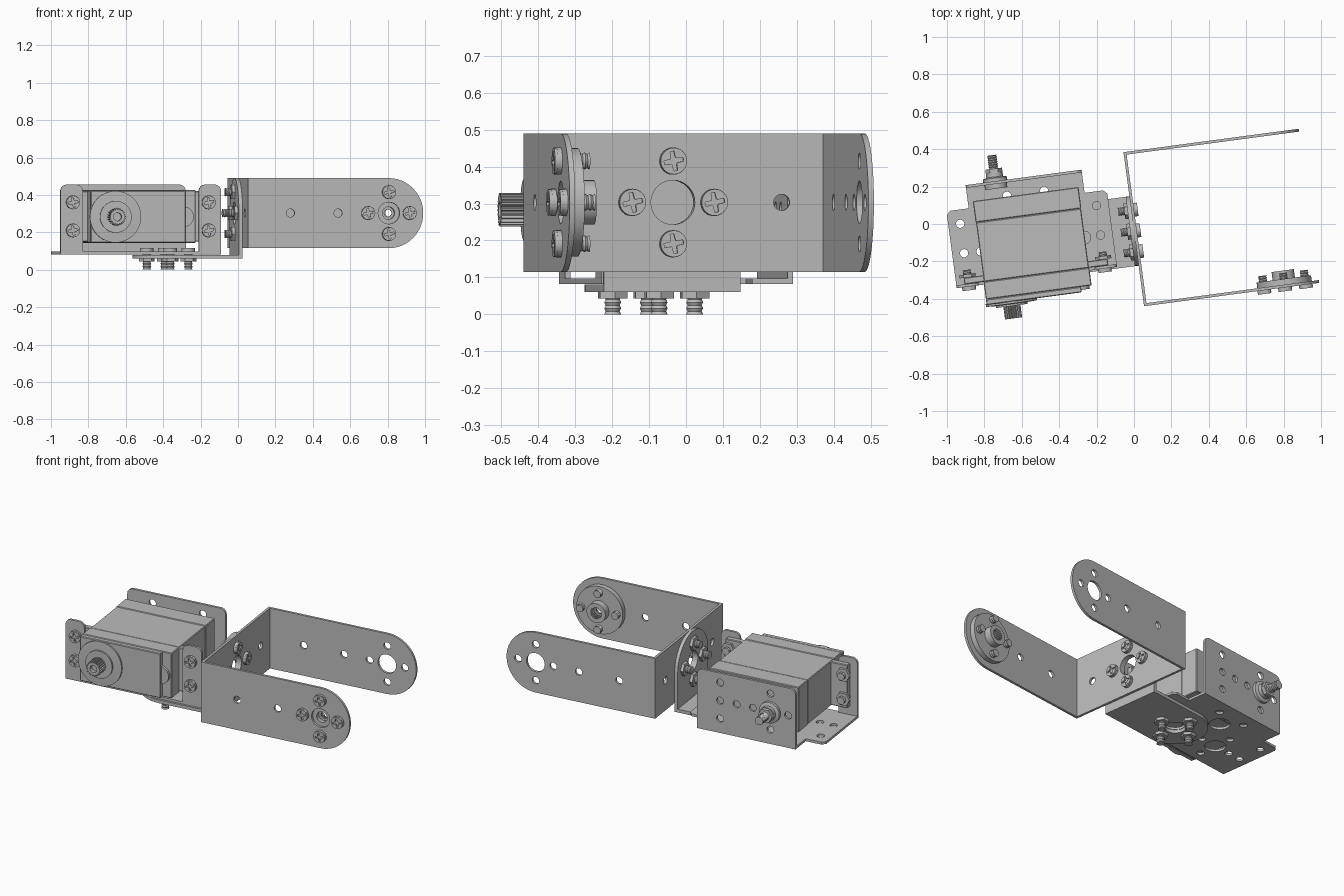
import bpy, bmesh
from math import sin, cos, pi, radians
from mathutils import Matrix, Vector

if "Cube" in bpy.data.objects:
    bpy.data.objects.remove(bpy.data.objects["Cube"])

grey = bpy.data.materials.new("light_grey_metal")
grey.use_nodes = True
colour = (0.5, 0.5, 0.5, 1)
grey.diffuse_color = colour
grey.node_tree.nodes["Principled BSDF"].inputs["Base Color"].default_value = colour

TURN = Matrix.Rotation(radians(7.6), 4, 'Z')


def frame(a, b):
    a, b = Vector(a), Vector(b)
    return Matrix((a, b, a.cross(b))).transposed().to_4x4()


# Working planes: across, up, and the outward normal
FLAT = frame((1, 0, 0), (0, 1, 0))
FRONT = frame((1, 0, 0), (0, 0, 1))
BACK = frame((-1, 0, 0), (0, 0, 1))
SIDE = frame((0, 1, 0), (0, 0, 1))


def add(name, mesh, matrix):
    mesh.materials.clear()
    mesh.materials.append(grey)
    mesh.shade_smooth()
    mesh.set_sharp_from_angle(angle=radians(32))
    ob = bpy.data.objects.new(name, mesh)
    bpy.context.collection.objects.link(ob)
    ob.matrix_world = TURN @ matrix
    return ob


def circle(x, y, r, n=32):
    return [(x + r * cos(2 * pi * i / n), y + r * sin(2 * pi * i / n)) for i in range(n)]


def star(r1, r2, teeth):
    return [((r1, r2)[i % 4 > 1] * cos(pi * i / 2 / teeth),
             (r1, r2)[i % 4 > 1] * sin(pi * i / 2 / teeth)) for i in range(4 * teeth)]


def rrect(x0, y0, x1, y1, radii):
    """Rectangle with its own radius at each corner, from lower left round."""
    pts = []
    corners = ((x0, y0, 1, 1), (x1, y0, -1, 1), (x1, y1, -1, -1), (x0, y1, 1, -1))
    for k, ((x, y, sx, sy), r) in enumerate(zip(corners, radii)):
        if r == 0:
            pts.append((x, y))
            continue
        for i in range(13):
            t = pi + k * pi / 2 + i * pi / 24
            pts.append((x + sx * r + r * cos(t), y + sy * r + r * sin(t)))
    return pts


def plate(name, plane, outline, n0, n1, holes=(), at=(0, 0)):
    """Flat sheet with holes between two heights on a working plane."""
    curve = bpy.data.curves.new(name, 'CURVE')
    curve.dimensions = '2D'
    curve.fill_mode = 'BOTH'
    curve.extrude = (n1 - n0) / 2
    for loop in (outline, *holes):
        spline = curve.splines.new('POLY')
        spline.points.add(len(loop) - 1)
        for p, (x, y) in zip(spline.points, loop):
            p.co = (x, y, 0, 1)
        spline.use_cyclic_u = True
    temp = bpy.data.objects.new(name, curve)
    bpy.context.collection.objects.link(temp)
    bpy.context.view_layer.update()
    graph = bpy.context.evaluated_depsgraph_get()
    mesh = bpy.data.meshes.new_from_object(temp.evaluated_get(graph))
    bpy.data.objects.remove(temp)
    bm = bmesh.new()
    bm.from_mesh(mesh)
    bmesh.ops.remove_doubles(bm, verts=bm.verts, dist=1e-5)
    bmesh.ops.recalc_face_normals(bm, faces=bm.faces)
    bm.to_mesh(mesh)
    bm.free()
    return add(name, mesh, plane @ Matrix.Translation((*at, (n0 + n1) / 2)))


def lathe(name, plane, profile, at, n=24):
    """Turned part from (radius, height) pairs along the plane normal."""
    bm = bmesh.new()
    rings = [[bm.verts.new((x, y, h)) for x, y in circle(0, 0, r, n)] for r, h in profile]
    for lo, hi in zip(rings, rings[1:]):
        for i in range(n):
            bm.faces.new((lo[i], lo[(i + 1) % n], hi[(i + 1) % n], hi[i]))
    bm.faces.new(rings[0][::-1])
    bm.faces.new(rings[-1])
    bmesh.ops.recalc_face_normals(bm, faces=bm.faces)
    mesh = bpy.data.meshes.new(name)
    bm.to_mesh(mesh)
    bm.free()
    return add(name, mesh, plane @ Matrix.Translation((*at, 0)))


def box(name, lo, hi, bevel=0.004):
    bm = bmesh.new()
    bmesh.ops.create_cube(bm, size=1)
    for v in bm.verts:
        v.co = [(a + b) / 2 + c * (b - a) for a, b, c in zip(lo, hi, v.co)]
    bmesh.ops.bevel(bm, geom=bm.edges, offset=bevel, segments=1, affect='EDGES')
    mesh = bpy.data.meshes.new(name)
    bm.to_mesh(mesh)
    bm.free()
    return add(name, mesh, Matrix())


def threaded(start, end, r=0.023, turns=6):
    step = (end - start) / turns
    return [(r - 0.004 * (i % 2), start + step * i / 2) for i in range(2 * turns + 1)]


def bolt(name, plane, at, seat, tip, nut=None):
    """Cross-head bolt: head above the seat, thread to the tip, optional nut."""
    lathe(name + "_shank", plane, threaded(tip, seat), at, 16)
    lathe(name + "_head", plane, [(0.037, seat), (0.037, seat + 0.012)], at)
    plate(name + "_head_rim", plane, circle(0, 0, 0.036, 24), seat + 0.012, seat + 0.02,
          [star(0.027, 0.011, 4)], at)
    if nut is not None:
        lathe(name + "_nut", plane, [(0.043, nut - 0.017), (0.043, nut)], at, 6)


RING = [(0.112, 0), (0, 0.112), (-0.112, 0), (0, -0.112)]


def ring(x, y):
    return [(x + dx, y + dy) for dx, dy in RING]


def small_holes(points):
    return [circle(x, y, 0.022, 20) for x, y in points]


# Long U bracket: back plate and two round-ended arms
MID, HUB_V, ARM_END = 0.303, -0.037, 0.755
plate("u_bracket_back", SIDE, rrect(-0.428, 0.115, 0.373, 0.49, (0,) * 4), -0.005, 0.01,
      [circle(HUB_V, MID, 0.06)] + small_holes([(-0.31, MID), (0.26, MID)]))
arm = rrect(-0.005, 0.115, 0.94, 0.49, (0, 0.187, 0.187, 0))
arm_holes = [circle(ARM_END, MID, 0.058)] + small_holes(
    ring(ARM_END, MID) + [(0.224, MID), (0.481, MID)])
plate("u_bracket_front_arm", FRONT, arm, 0.428, 0.443, arm_holes)
plate("u_bracket_rear_arm", FRONT, arm, -0.388, -0.373, arm_holes)

# Round hub on the front arm
plate("hub_disc", FRONT, circle(ARM_END, MID, 0.147, 48), 0.397, 0.428,
      [circle(ARM_END, MID, 0.033)])
plate("hub_boss", FRONT, circle(0, 0, 0.06), 0.352, 0.397, [star(0.036, 0.03, 20)], (ARM_END, MID))
plate("hub_screw_seat", FRONT, circle(0, 0, 0.036), 0.392, 0.402, [circle(0, 0, 0.02)],
      (ARM_END, MID))
for p in ring(ARM_END, MID):
    bolt("hub_bolt", FRONT, p, 0.443, 0.365)

# L bracket joining the U bracket to the servo bracket
L_U = -0.385
plate("l_bracket_upright", SIDE, rrect(-0.224, 0.06, 0.15, 0.49, (0, 0, 0.187, 0.187)),
      -0.025, -0.005, [circle(HUB_V, MID, 0.06)])
plate("l_bracket_base", FLAT, rrect(L_U - 0.187, -0.224, -0.025, 0.15, (0.187, 0, 0, 0.187)),
      0.06, 0.08, [circle(L_U, HUB_V, 0.06)])
for p in ring(HUB_V, MID):
    bolt("upright_bolt", SIDE, p, 0.01, -0.075, -0.025)
for p in ring(L_U, HUB_V):
    bolt("base_bolt", FLAT, p, 0.097, 0, 0.06)

# Servo bracket: base, rear wall and two front flanges
C, AXLE_U, AXLE_Z = -0.553, -0.705, 0.283
outline = [(-0.985, -0.215), (-0.12, -0.215), (-0.12, 0.18), (-0.14, 0.2), (-0.24, 0.2),
           (-0.24, 0.325), (-0.865, 0.325), (-0.865, 0.2), (-0.965, 0.2), (-0.985, 0.18)]
side_holes = [(C + s * 0.368, v) for s in (-1, 1) for v in (0.124, -0.035)]
plate("servo_bracket_base", FLAT, outline, 0.082, 0.097,
      [circle(L_U, HUB_V, 0.06), circle(C - 0.168, HUB_V, 0.06), circle(C, 0.15, 0.06)]
      + small_holes(side_holes + ring(C - 0.168, HUB_V) + [(C - 0.1, 0.24), (C + 0.1, 0.24)]))
plate("servo_bracket_rear_wall", FRONT, rrect(-0.865, 0.097, -0.24, 0.455, (0, 0, 0.035, 0.035)),
      -0.325, -0.31, small_holes(ring(AXLE_U, AXLE_Z) + [
          (L_U, AXLE_Z), (L_U, AXLE_Z + 0.112), (L_U, AXLE_Z - 0.112), (-0.49, AXLE_Z)]))
for side in (-1, 1):
    near, far = sorted((C + side * 0.313, C + side * 0.433))
    plate("front_flange", FRONT, rrect(near, 0.097, far, 0.455, (0, 0, 0.035, 0.035)), 0.2, 0.215)
    for z in (0.21, 0.36):
        bolt("flange_bolt", FRONT, (C + side * 0.366, z), 0.215, 0.125, 0.165)

# Pivot bolt on the rear wall, opposite the output shaft
lathe("pivot_collar", BACK, [(0.06, 0.285), (0.06, 0.31)], (-AXLE_U, AXLE_Z))
lathe("pivot_washer", BACK, [(0.065, 0.325), (0.065, 0.342), (0.045, 0.348), (0.045, 0.37)],
      (-AXLE_U, AXLE_Z))
lathe("pivot_nut", BACK, [(0.045, 0.37), (0.045, 0.392)], (-AXLE_U, AXLE_Z), 6)
lathe("pivot_shank", BACK, threaded(0.392, 0.465, 0.026), (-AXLE_U, AXLE_Z), 16)

# Servo motor: rear cover, middle case, front gear case and mounting ears
box("servo_rear_cover", (-0.838, 0.12, 0.143), (-0.268, 0.235, 0.425))
box("servo_middle_case", (-0.836, -0.2, 0.145), (-0.27, 0.12, 0.423))
box("servo_gear_case", (-0.838, -0.295, 0.143), (-0.268, -0.2, 0.425))
box("servo_gear_case_front", (-0.838, -0.325, 0.145), (-0.325, -0.295, 0.423))
box("servo_ears", (C - 0.388, -0.2, 0.15), (C + 0.388, -0.165, 0.42))
lathe("gear_bulge", FRONT, [(0.055, 0.28), (0.055, 0.312)], (-0.335, AXLE_Z), 32)
lathe("shaft_boss", FRONT, [(0.138, 0.32), (0.138, 0.335), (0.085, 0.338), (0.085, 0.348)],
      (AXLE_U, AXLE_Z), 48)
plate("output_shaft", FRONT, star(0.046, 0.038, 22), 0.345, 0.415, [circle(0, 0, 0.022)],
      (AXLE_U, AXLE_Z))
lathe("shaft_core", FRONT, [(0.034, 0.345), (0.034, 0.39)], (AXLE_U, AXLE_Z))
